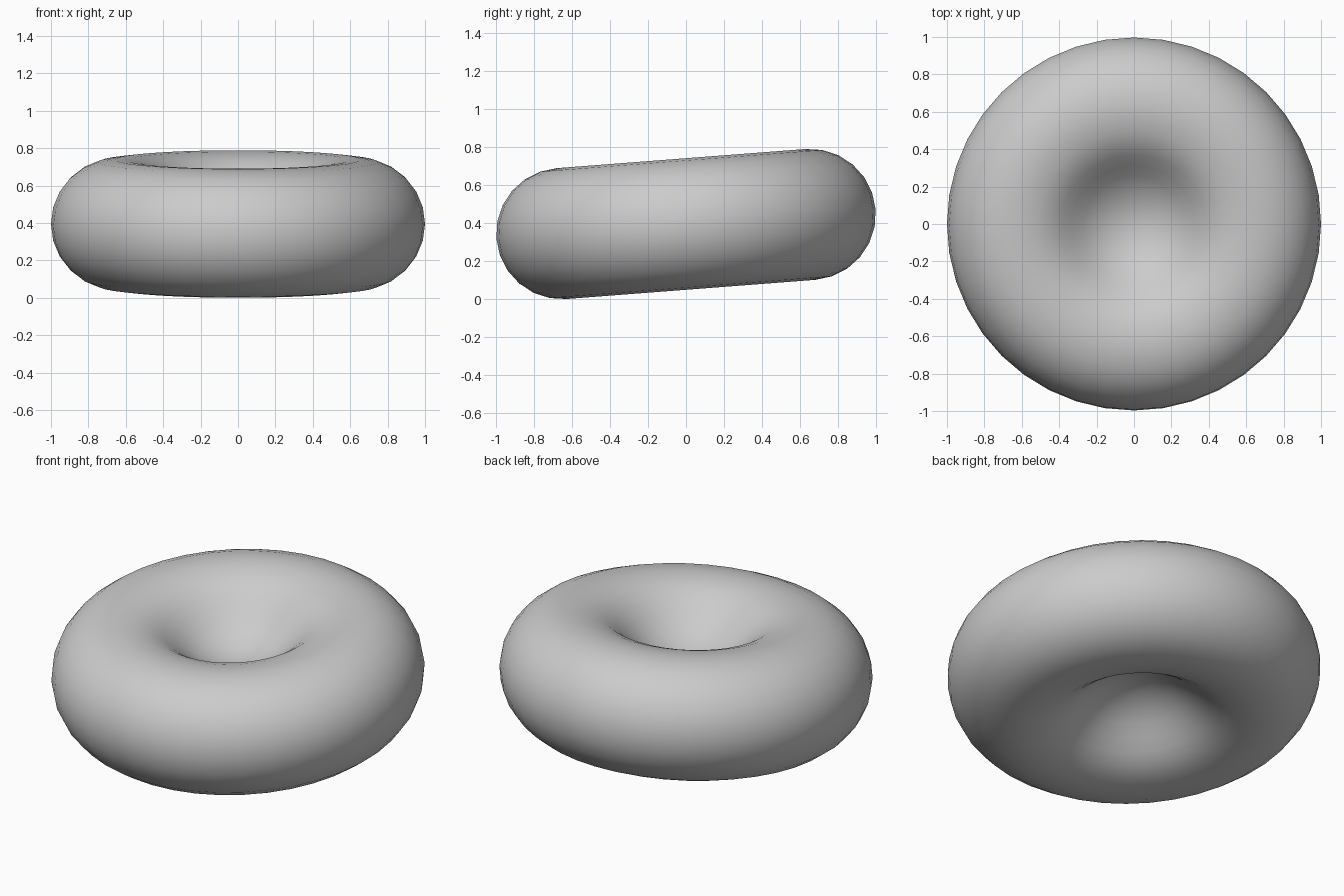
import bpy, bmesh, math

if "Cube" in bpy.data.objects:
    bpy.data.objects.remove(bpy.data.objects["Cube"])

SEGMENTS = 40
TILT = math.radians(4.4)
MID_Z = 0.395

# Half profile (radius, height): thin dimpled centre, round outer rim
upper = [(0.1, 0.072), (0.2, 0.112), (0.27, 0.16), (0.33, 0.212), (0.39, 0.262),
         (0.45, 0.303), (0.52, 0.329), (0.59, 0.342)]
upper += [(0.655 + 0.345 * math.sin(a), 0.345 * math.cos(a))
          for a in (math.radians(d) for d in range(0, 90, 15))]
profile = upper + [(1.0, 0.0)] + [(r, -z) for r, z in reversed(upper)]
CENTRE = 0.06

# Dimpled disc body, revolved around the vertical axis
bm = bmesh.new()
rings = []
for r, z in profile:
    rings.append([bm.verts.new((r * math.cos(t), r * math.sin(t), z))
                  for t in (2 * math.pi * i / SEGMENTS for i in range(SEGMENTS))])
top = bm.verts.new((0, 0, CENTRE))
bottom = bm.verts.new((0, 0, -CENTRE))
for i in range(SEGMENTS):
    j = (i + 1) % SEGMENTS
    bm.faces.new((top, rings[0][i], rings[0][j]))
    bm.faces.new((bottom, rings[-1][j], rings[-1][i]))
    for a, b in zip(rings, rings[1:]):
        bm.faces.new((a[i], b[i], b[j], a[j]))
bmesh.ops.recalc_face_normals(bm, faces=bm.faces)
for f in bm.faces:
    f.smooth = True

mesh = bpy.data.meshes.new("dimpled_disc")
bm.to_mesh(mesh)
bm.free()
disc = bpy.data.objects.new("dimpled_disc", mesh)
bpy.context.collection.objects.link(disc)

# Slight tilt, back edge raised
disc.rotation_euler.x = TILT
disc.location.z = MID_Z

# Plain grey surface
grey = bpy.data.materials.new("light_grey")
grey.diffuse_color = (0.6, 0.6, 0.6, 1)
grey.use_nodes = True
grey.node_tree.nodes["Principled BSDF"].inputs["Base Color"].default_value = grey.diffuse_color
mesh.materials.append(grey)
